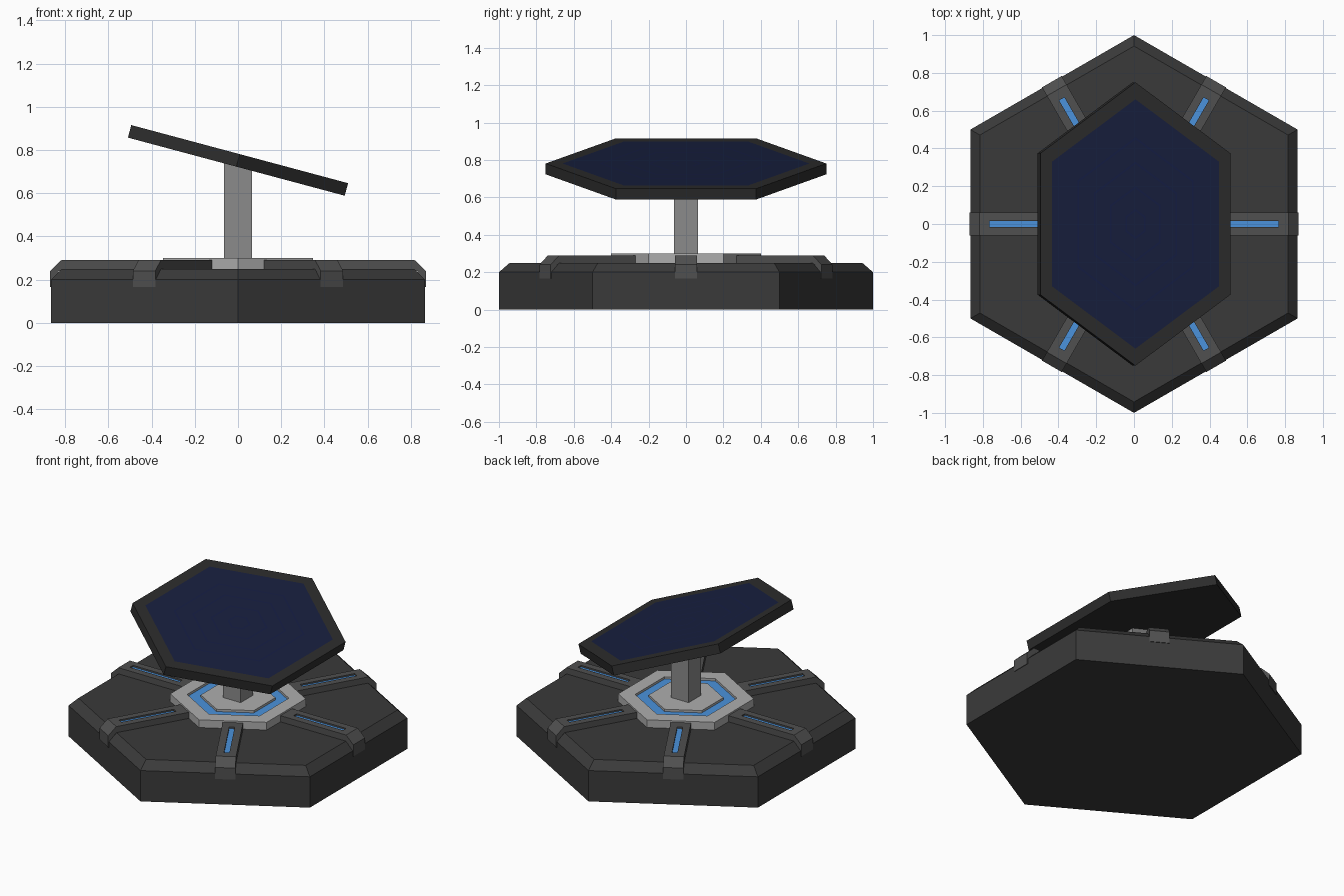
import bpy, bmesh, math

if "Cube" in bpy.data.objects:
    bpy.data.objects.remove(bpy.data.objects["Cube"])


def mat(name, r, g, b):
    m = bpy.data.materials.new(name)
    m.diffuse_color = (r, g, b, 1)
    m.use_nodes = True
    m.node_tree.nodes["Principled BSDF"].inputs["Base Color"].default_value = m.diffuse_color
    return m


dark = mat("dark_metal", .042, .042, .042)
frame = mat("frame_black", .026, .026, .026)
rib_grey = mat("rib_grey", .08, .08, .08)
light = mat("light_grey", .42, .42, .42)
post_grey = mat("post_grey", .26, .26, .26)
blue = mat("glow_blue", .07, .29, .72)
navy = mat("cell_navy", .009, .014, .05)
navy_line = mat("cell_line", .008, .013, .06)


def finish(name, bm, mats):
    bmesh.ops.recalc_face_normals(bm, faces=bm.faces)
    me = bpy.data.meshes.new(name)
    bm.to_mesh(me)
    bm.free()
    for m in mats:
        me.materials.append(m)
    ob = bpy.data.objects.new(name, me)
    bpy.context.collection.objects.link(ob)
    return ob


def hex_stack(name, profile, mats, bands=(), cap=0, sx=1.0):
    """Six-sided body from (radius, z) rings; bands = material per ring gap."""
    bm = bmesh.new()
    rings = []
    for r, z in profile:
        rings.append([bm.verts.new((r * sx * math.cos(math.radians(90 + 60 * i)),
                                    r * math.sin(math.radians(90 + 60 * i)), z))
                      for i in range(6)])
    for k in range(len(rings) - 1):
        a, b = rings[k], rings[k + 1]
        for i in range(6):
            j = (i + 1) % 6
            f = bm.faces.new((a[i], a[j], b[j], b[i]))
            f.material_index = bands[k] if bands else 0
    bm.faces.new(rings[0][::-1])
    bm.faces.new(rings[-1]).material_index = cap
    return finish(name, bm, mats)


# Bevelled hexagonal base
hex_stack("base", [(1, 0), (1, .2), (.942, .25)], [dark])

# Hub with recessed blue ring
hex_stack("hub", [(.4, .245), (.4, .3), (.3, .3), (.3, .285), (.22, .285), (.22, .3)],
          [light, blue], bands=(0, 0, 0, 1, 0))


# Radial ribs with a recessed light strip
def rib(index):
    bm = bmesh.new()
    prof = [(.3, .24), (.3, .29), (.818, .29), (.87, .24), (.87, .165), (.83, .165), (.83, .24)]
    sides = [[bm.verts.new((x, y, z)) for x, z in prof] for y in (-.06, .06)]
    n = len(prof)
    bm.faces.new(sides[0])
    bm.faces.new(sides[1][::-1])
    quads = [bm.faces.new((sides[0][i], sides[1][i], sides[1][(i + 1) % n], sides[0][(i + 1) % n]))
             for i in range(n)]
    top = quads[1]
    bm.normal_update()
    bmesh.ops.inset_individual(bm, faces=[top], thickness=.02)
    for v in top.verts:
        v.co.x = .41 if v.co.x < .6 else .765
        v.co.y = math.copysign(.016, v.co.y)
    floor = bmesh.ops.extrude_discrete_faces(bm, faces=[top])["faces"][0]
    for v in floor.verts:
        v.co.z -= .01
    floor.material_index = 1
    ob = finish(f"rib_{index + 1}", bm, [rib_grey, blue])
    ob.rotation_euler.z = math.radians(60 * index)


for i in range(6):
    rib(i)

# Square post
bm = bmesh.new()
bmesh.ops.create_cube(bm, size=1)
bmesh.ops.scale(bm, vec=(.128, .128, .47), verts=bm.verts)
post = finish("post", bm, [post_grey])
post.location.z = .515

# Tilted solar panel: frame plus concentric cell bands
profile = [(.75, -.03), (.75, .03), (.66, .03)]
bands = [0, 0]
for r in (.46, .33, .2, .08):
    profile += [(r, .03), (r - .012, .03)]
    bands += [1, 2]
panel = hex_stack("solar_panel", profile, [frame, navy, navy_line], bands, cap=1, sx=.8)
panel.location.z = .752
panel.rotation_euler.y = math.radians(15)
